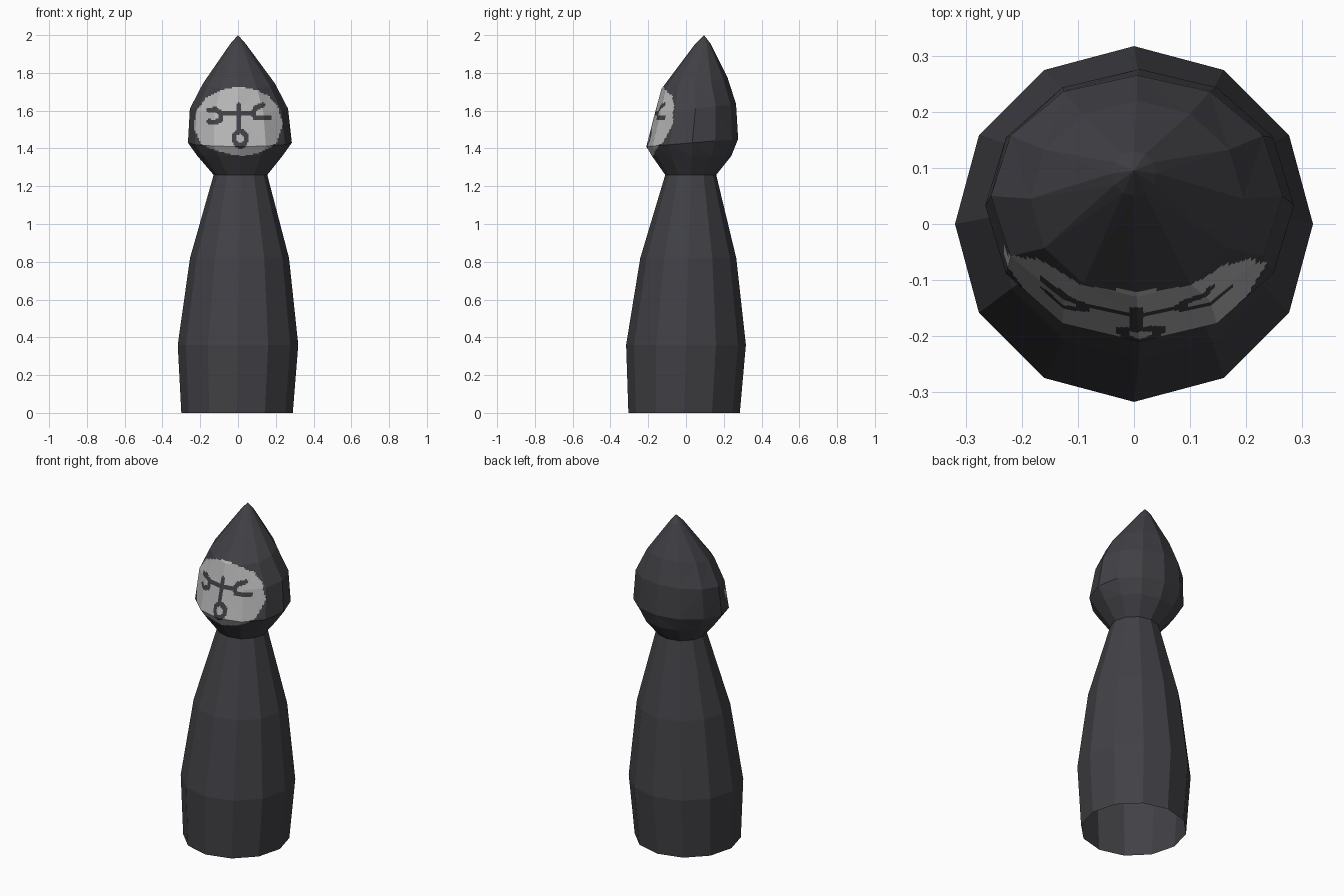
import bpy, bmesh, math
from mathutils import Vector
from mathutils.geometry import intersect_point_line

if "Cube" in bpy.data.objects:
    bpy.data.objects.remove(bpy.data.objects["Cube"])


def material(name, color):
    m = bpy.data.materials.new(name)
    m.diffuse_color = (*color, 1.0)
    m.use_nodes = True
    m.node_tree.nodes["Principled BSDF"].inputs["Base Color"].default_value = m.diffuse_color
    return m


dark = material("dark cloth", (0.053, 0.052, 0.060))
pale = material("pale face", (0.47, 0.47, 0.47))


def loft(rings, tip=None, sides=12):
    """Skin through rings given as (z, cx, cy, rx, ry, tilt)."""
    bm = bmesh.new()
    loops = []
    for z, cx, cy, rx, ry, tilt in rings:
        loop = []
        for i in range(sides):
            a = 2 * math.pi * i / sides
            loop.append(bm.verts.new((cx + rx * math.cos(a),
                                      cy + ry * math.sin(a),
                                      z + tilt * math.sin(a))))
        loops.append(loop)
    for lo, hi in zip(loops, loops[1:]):
        for i in range(sides):
            j = (i + 1) % sides
            bm.faces.new((lo[i], lo[j], hi[j], hi[i]))
    if tip:
        t = bm.verts.new(tip)
        for i in range(sides):
            bm.faces.new((loops[-1][i], loops[-1][(i + 1) % sides], t))
    bm.normal_update()
    return bm


def finish(bm, name, mats):
    me = bpy.data.meshes.new(name)
    bm.to_mesh(me)
    bm.free()
    for m in mats:
        me.materials.append(m)
    ob = bpy.data.objects.new(name, me)
    bpy.context.collection.objects.link(ob)
    return ob


# Robe body, open underneath
body = loft([(0.0, -0.005, -0.01, 0.295, 0.295, 0),
             (0.36, 0.0, 0.0, 0.319, 0.317, 0),
             (0.82, 0.008, 0.012, 0.262, 0.254, 0),
             (1.26, 0.013, 0.025, 0.142, 0.135, 0)])
finish(body, "robe_body", [dark])

# Pointed hood
head = loft([(1.26, 0.013, 0.025, 0.142, 0.135, 0),
             (1.36, 0.010, 0.030, 0.225, 0.210, 0),
             (1.43, 0.010, 0.033, 0.275, 0.243, 0.02),
             (1.61, 0.005, 0.050, 0.260, 0.215, 0.025),
             (1.745, 0.005, 0.045, 0.190, 0.175, 0.03),
             (1.955, 0.0, 0.090, 0.040, 0.040, 0)], tip=(0, 0.095, 2.0))

# Face outline and painted strokes, in front view (x, z)
OUTLINE = [(0, 1.73), (0.10, 1.71), (0.16, 1.68), (0.21, 1.62), (0.237, 1.53),
           (0.205, 1.43), (0.12, 1.38), (0.03, 1.36), (-0.04, 1.37),
           (-0.12, 1.39), (-0.195, 1.42), (-0.235, 1.51), (-0.22, 1.60),
           (-0.17, 1.67), (-0.09, 1.71)]
STROKES = [
    [(-0.155, 1.602), (-0.12, 1.608), (-0.088, 1.585), (-0.09, 1.553),
     (-0.12, 1.538), (-0.155, 1.543)],                      # left eye
    [(0.13, 1.63), (0.095, 1.615), (0.08, 1.585), (0.095, 1.56),
     (0.165, 1.562)],                                       # right eye
    [(-0.085, 1.588), (0.08, 1.585)],                       # brow bar
    [(0.006, 1.63), (0.006, 1.49)],                         # nose
]


def inside_face(x, z):
    hit = False
    for (x1, z1), (x2, z2) in zip(OUTLINE, OUTLINE[1:] + OUTLINE[:1]):
        if (z1 > z) != (z2 > z) and x < x1 + (z - z1) * (x2 - x1) / (z2 - z1):
            hit = not hit
    return hit


def on_stroke(x, z):
    p = Vector((x, z, 0))
    for s in STROKES:
        for a, b in zip(s, s[1:]):
            a, b = Vector((*a, 0)), Vector((*b, 0))
            q, t = intersect_point_line(p, a, b)
            q = a.lerp(b, min(1, max(0, t)))
            if (p - q).length < 0.013:
                return True
    r = math.hypot((x - 0.012) / 0.045, (z - 1.452) / 0.053)   # mouth ring
    return 0.45 < r < 1


# Cut the front of the hood into small cells and colour them by the drawing
bmesh.ops.triangulate(head, faces=head.faces[:])


def cut(co, no):
    faces = [f for f in head.faces if f.normal.y < 0
             and 1.3 < f.calc_center_median().z < 1.85]
    geom = list({e for f in faces for e in f.edges}) + faces
    geom += list({v for f in faces for v in f.verts})
    bmesh.ops.bisect_plane(head, geom=geom, plane_co=co, plane_no=no, dist=1e-6)
    head.normal_update()


STEP = 0.008
for i in range(-30, 31):
    cut((i * STEP + 0.0003, 0, 0), (1, 0, 0))
for i in range(49):
    cut((0, 0, 1.3503 + i * STEP), (0, 0, 1))
for f in head.faces:
    c = f.calc_center_median()
    if f.normal.y < 0 and inside_face(c.x, c.z) and not on_stroke(c.x, c.z):
        f.material_index = 1
finish(head, "hood_with_face", [dark, pale])
